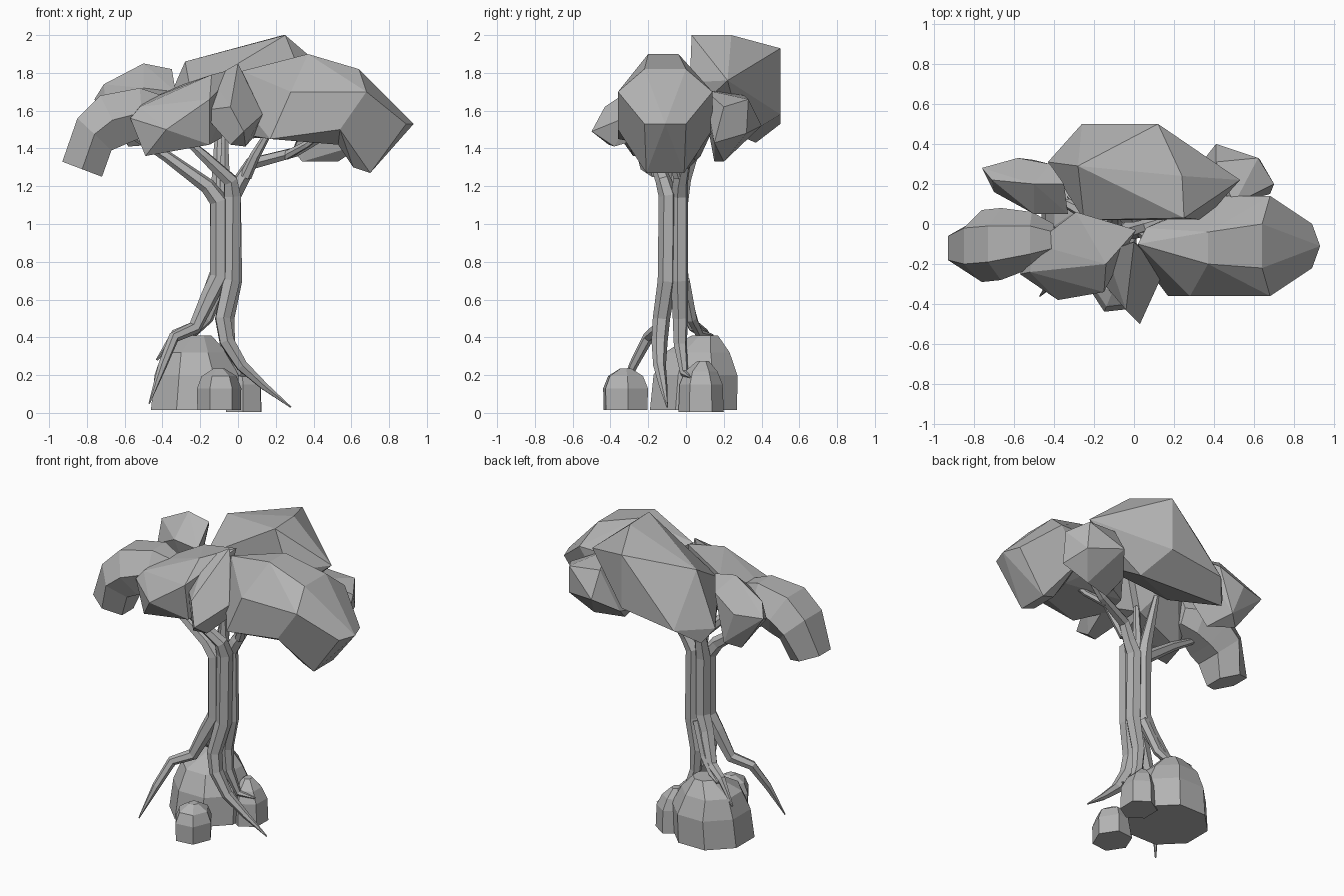
import bpy
import bmesh
from math import sin, cos, pi, radians

cube = bpy.data.objects.get("Cube")
if cube:
    bpy.data.objects.remove(cube, do_unlink=True)

plain_grey = bpy.data.materials.new("plain_grey")
plain_grey.use_nodes = True
GREY = (0.45, 0.45, 0.45, 1)
plain_grey.diffuse_color = GREY
plain_grey.node_tree.nodes["Principled BSDF"].inputs["Base Color"].default_value = GREY


def finish(name, bm):
    """Turn a bmesh into a flat shaded, coloured object."""
    bmesh.ops.recalc_face_normals(bm, faces=bm.faces)
    mesh = bpy.data.meshes.new(name)
    bm.to_mesh(mesh)
    bm.free()
    mesh.materials.append(plain_grey)
    obj = bpy.data.objects.new(name, mesh)
    bpy.context.collection.objects.link(obj)
    return obj


def faceted_clump(name, points, seam=(), extension=()):
    """Convex chunk spanned by corner points; an extension joins it along the seam."""
    bm = bmesh.new()
    for group in (points, extension):
        if group:
            corners = [bm.verts.new(p) for p in (*group, *seam)]
            bmesh.ops.convex_hull(bm, input=corners)
    loose = [v for v in bm.verts if not v.link_faces]
    bmesh.ops.delete(bm, geom=loose, context='VERTS')
    if seam:
        def on_seam(vert):
            return any((vert.co - type(vert.co)(p)).length < 0.001 for p in seam)
        inner = [f for f in bm.faces if all(on_seam(v) for v in f.verts)]
        bmesh.ops.delete(bm, geom=inner, context='FACES')
        bmesh.ops.remove_doubles(bm, verts=bm.verts, dist=0.0005)
    bmesh.ops.dissolve_limit(bm, angle_limit=radians(4), verts=bm.verts, edges=bm.edges)
    return finish(name, bm)


def bent_clump(name, sections, sides):
    """Loft of tilted rings: (top x, top z, bottom x, bottom z, centre y, half width)."""
    bm = bmesh.new()
    rings = []
    for top_x, top_z, low_x, low_z, mid_y, half in sections:
        ring = []
        for i in range(sides):
            angle = 2 * pi * (i + 0.5) / sides
            up = cos(angle) / cos(pi / sides) / 2
            side = sin(angle)
            ring.append(bm.verts.new((
                (top_x + low_x) / 2 + (top_x - low_x) * up,
                mid_y + half * side,
                (top_z + low_z) / 2 + (top_z - low_z) * up)))
        rings.append(ring)
    for first, second in zip(rings, rings[1:]):
        for i in range(sides):
            j = (i + 1) % sides
            bm.faces.new((first[i], first[j], second[j], second[i]))
    bm.faces.new(rings[0])
    bm.faces.new(rings[-1])
    return finish(name, bm)


def boulder(name, x, y, wide, deep, levels, turn, sides):
    """Stacked polygon rings: (height, scale, shift x, shift y)."""
    points = []
    for height, scale, shift_x, shift_y in levels:
        for i in range(sides):
            angle = turn + 2 * pi * i / sides
            points.append((x + shift_x + wide * scale * cos(angle),
                           y + shift_y + deep * scale * sin(angle), height))
    return faceted_clump(name, points)


def limb(name, path):
    """Tapered six sided limb along (x, y, z, radius) points."""
    curve = bpy.data.curves.new(name, 'CURVE')
    curve.dimensions = '3D'
    curve.bevel_depth = 1
    curve.bevel_resolution = 1
    curve.use_fill_caps = True
    spline = curve.splines.new('POLY')
    spline.points.add(len(path) - 1)
    spline.use_smooth = False
    for point, (x, y, z, radius) in zip(spline.points, path):
        point.co = (x, y, z, 1)
        point.radius = radius
    source = bpy.data.objects.new(name + "_path", curve)
    bpy.context.collection.objects.link(source)
    graph = bpy.context.evaluated_depsgraph_get()
    bm = bmesh.new()
    bm.from_mesh(bpy.data.meshes.new_from_object(source.evaluated_get(graph)))
    for face in bm.faces:
        face.smooth = False
    bmesh.ops.remove_doubles(bm, verts=bm.verts, dist=0.0005)
    bpy.data.objects.remove(source, do_unlink=True)
    return finish(name, bm)


# Trunk strands, each running from root tip to branch tip
limb("trunk_strand_front_right_side", [
    (-.47, -.36, .05, .004), (-.4, -.28, .25, .024), (-.34, -.2, .4, .03),
    (-.23, -.14, .45, .036), (-.15, -.11, .62, .046), (-.1, -.095, .72, .05),
    (-.1, -.095, 1.12, .05), (-.16, -.1, 1.2, .042), (-.38, -.1, 1.36, .03),
    (-.56, -.1, 1.47, .018)])
limb("trunk_strand_back_right_side", [
    (-.43, .13, .28, .006), (-.33, .1, .42, .026), (-.22, .04, .46, .034),
    (-.14, -.02, .64, .046), (-.1, -.035, .74, .05), (-.1, -.035, 1.12, .05),
    (-.1, -.01, 1.24, .04), (-.1, .04, 1.38, .03), (-.1, .09, 1.52, .018)])
limb("trunk_strand_front_left_side", [
    (.28, -.1, .03, .004), (.14, -.12, .14, .022), (.02, -.14, .25, .034),
    (-.06, -.14, .38, .043), (-.08, -.13, .5, .046), (-.035, -.1, .7, .05),
    (-.03, -.095, 1.15, .05), (-.04, -.12, 1.23, .042), (-.18, -.17, 1.36, .03),
    (-.28, -.2, 1.45, .018)])
limb("trunk_strand_back_left_side", [
    (.11, .02, .19, .005), (.01, -.01, .21, .022), (-.05, -.03, .36, .036),
    (-.06, -.03, .5, .042), (-.025, -.035, .7, .048), (-.03, -.035, 1.15, .048),
    (.01, -.03, 1.22, .042), (.07, -.01, 1.32, .036), (.3, .06, 1.38, .028),
    (.5, .12, 1.49, .018)])

# Back root and the twigs that fork off the strands
limb("back_root", [(-.08, -.01, .7, .034), (-.16, .03, .5, .03),
                   (-.24, .07, .42, .024), (-.33, .14, .41, .008)])
limb("upright_branch", [(-.06, -.05, 1.1, .04), (-.07, -.05, 1.25, .03),
                        (-.07, -.06, 1.5, .018)])
limb("left_fork", [(.04, -.04, 1.25, .032), (.09, -.07, 1.36, .027),
                   (.17, -.1, 1.5, .018)])
limb("outer_fork", [(.25, .04, 1.36, .024), (.36, -.02, 1.42, .02),
                    (.47, -.06, 1.5, .014)])

# Boulders under the roots
boulder("large_boulder", -.23, .04, .25, .25,
        [(.015, 1, 0, 0), (.2, .96, .01, .01), (.32, .74, 0, .02), (.41, .3, .02, .06)],
        pi / 8, 8)
boulder("front_boulder", -.1, -.32, .118, .13,
        [(.015, .98, 0, 0), (.13, 1, 0, 0), (.195, .78, 0, 0), (.235, .25, 0, 0)], .1, 6)
boulder("left_boulder", .03, .08, .108, .12,
        [(.005, 1, 0, 0), (.15, .95, 0, 0), (.22, .72, -.01, 0), (.275, .25, -.02, .01)],
        .5, 6)

# Large foliage on the left: a flat sided body with a drooping end
HALF, MID = .25, -.11
seam = [(x, MID + side * wide, z) for side in (-1, 1)
        for x, z, wide in ((.64, 1.82, .11), (.68, 1.7, HALF), (.54, 1.5, HALF), (.53, 1.42, .1))]
faceted_clump("left_foliage", [
    (.37, -.2, 1.9), (.37, -.04, 1.9), (.28, -.36, 1.7), (.17, -.36, 1.45),
    (.46, .14, 1.7), (.4, .14, 1.5), (.02, -.1, 1.81), (.06, -.02, 1.79),
    (.05, -.2, 1.6), (.05, -.17, 1.47), (.1, 0, 1.46)], seam, [
    (.93, -.11, 1.53), (.89, -.22, 1.53), (.89, 0, 1.53), (.7, -.21, 1.27),
    (.7, -.01, 1.27), (.61, -.2, 1.3), (.61, -.02, 1.3)])

# Bent foliage drooping on the right
bent_clump("right_foliage", [
    (-.4, 1.68, -.4, 1.5, -.08, .08), (-.52, 1.72, -.5, 1.46, -.08, .14),
    (-.73, 1.68, -.6, 1.42, -.1, .18), (-.85, 1.56, -.67, 1.39, -.11, .18),
    (-.93, 1.33, -.72, 1.25, -.12, .12)], 6)

# Chunky foliage in the middle and at the back
faceted_clump("rear_foliage", [
    (.24, .24, 2), (.25, .03, 2), (-.28, .29, 1.86), (-.25, .02, 1.7),
    (.12, .5, 1.93), (.53, .22, 1.76), (.12, .5, 1.58),
    (-.26, .5, 1.53), (-.43, .31, 1.52), (-.37, .37, 1.43), (.2, .3, 1.46),
    (.35, .02, 1.75), (.34, .05, 1.6), (-.25, .02, 1.58)])
faceted_clump("front_right_foliage", [
    (-.57, -.25, 1.56), (-.38, -.38, 1.5), (-.49, -.28, 1.36), (-.5, -.1, 1.65),
    (-.29, .06, 1.74), (.01, -.03, 1.83), (-.14, -.2, 1.79), (-.15, -.34, 1.66),
    (-.52, -.24, 1.62), (-.15, -.3, 1.42), (-.08, -.04, 1.46), (-.45, -.12, 1.37)])
faceted_clump("front_middle_foliage", [
    (0, -.09, 1.85), (-.14, -.14, 1.77), (-.2, -.24, 1.6), (.03, -.5, 1.49),
    (.13, -.28, 1.58), (.06, -.15, 1.73), (-.04, -.41, 1.42), (.04, -.38, 1.41),
    (.1, -.15, 1.48), (-.1, -.1, 1.5), (-.04, -.43, 1.62)])
faceted_clump("back_right_foliage", [
    (-.71, .22, 1.74), (-.76, .28, 1.66), (-.5, .2, 1.85), (-.35, .2, 1.82),
    (-.42, .3, 1.75), (-.58, .33, 1.66), (-.5, .05, 1.72), (-.33, .05, 1.7),
    (-.7, .16, 1.6), (-.58, .25, 1.41), (-.45, .14, 1.42), (-.5, .32, 1.45)])
faceted_clump("back_left_foliage", [
    (.3, .26, 1.42), (.41, .4, 1.52), (.62, .33, 1.66), (.7, .2, 1.62),
    (.63, .32, 1.48), (.68, .15, 1.43), (.5, .1, 1.71), (.4, .1, 1.6),
    (.34, .15, 1.33), (.53, .2, 1.33), (.29, .14, 1.39), (.41, .31, 1.68)])
